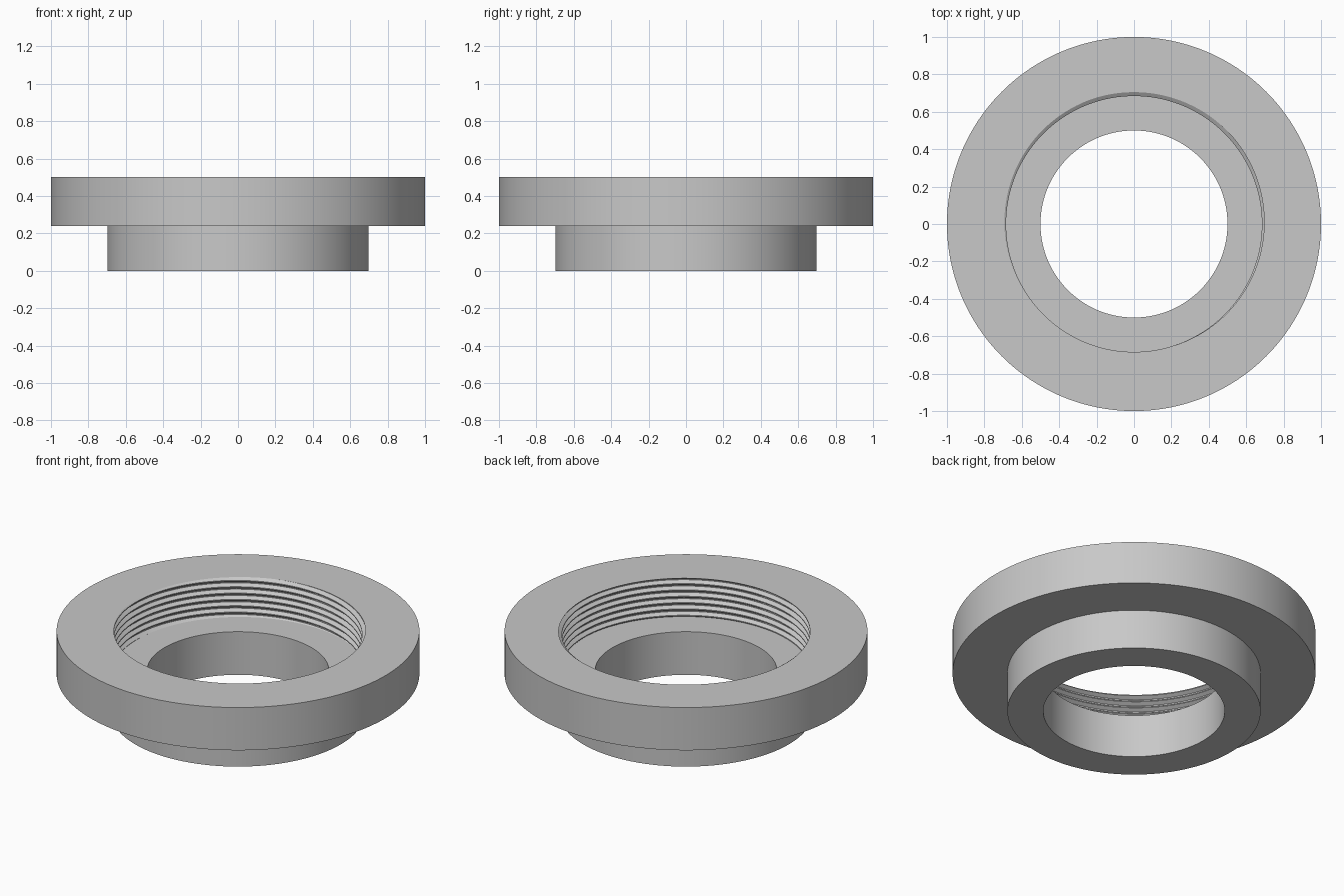
import bpy, bmesh
from math import cos, sin, pi

cube = bpy.data.objects.get("Cube")
if cube:
    bpy.data.objects.remove(cube, do_unlink=True)

SEG = 192                  # sides around the axis
TOP, FLOOR = 0.5, 0.262    # rim height and bore floor height
PITCH, CREST, ROOT = 0.0385, 0.684, 0.705
TURNS = 12

grey = bpy.data.materials.new("plain_grey")
grey.use_nodes = True
colour = (0.58, 0.58, 0.58, 1)
grey.diffuse_color = colour
grey.node_tree.nodes["Principled BSDF"].inputs["Base Color"].default_value = colour

bm = bmesh.new()

# Internal thread: one tooth profile swept along a helix, each turn sharing the next turn's edge
tooth = [(0.0, CREST), (0.15, CREST), (0.5, ROOT), (0.65, ROOT)]
start = TOP - 9.8 * PITCH
rows = []
for i in range(SEG * (TURNS + 1) + 1):
    a = 2 * pi * i / SEG
    rows.append([bm.verts.new((r * cos(a), r * sin(a), start + PITCH * (i / SEG + u)))
                 for u, r in tooth])
for i in range(SEG * TURNS):
    here = rows[i] + [rows[i + SEG][0]]
    after = rows[i + 1] + [rows[i + 1 + SEG][0]]
    for k in range(len(tooth)):
        bm.faces.new((here[k], after[k], after[k + 1], here[k + 1]))

# Trim the thread level with the rim and the bore floor
for height, direction in ((TOP, 1), (FLOOR, -1)):
    bmesh.ops.bisect_plane(bm, geom=bm.verts[:] + bm.edges[:] + bm.faces[:], dist=1e-5,
                           plane_co=(0, 0, height), plane_no=(0, 0, direction),
                           clear_outer=True)
bmesh.ops.delete(bm, geom=[v for v in bm.verts if not v.link_faces], context='VERTS')
bmesh.ops.remove_doubles(bm, verts=bm.verts[:], dist=1e-4)

# Turned body: flange, collar and through hole
outline = [(1, TOP), (1, 0.24), (0.698, 0.24), (0.698, 0), (0.5, 0), (0.5, FLOOR)]
rings = [[bm.verts.new((r * cos(2 * pi * i / SEG), r * sin(2 * pi * i / SEG), z))
          for i in range(SEG)] for r, z in outline]
for low, high in zip(rings, rings[1:]):
    for i in range(SEG):
        j = (i + 1) % SEG
        bm.faces.new((low[i], low[j], high[j], high[i]))

# Flat rim and bore floor, filled between the thread and the body
for height in (TOP, FLOOR):
    border = [e for e in bm.edges if e.is_boundary
              and all(abs(v.co.z - height) < 2e-4 for v in e.verts)]
    bmesh.ops.triangle_fill(bm, edges=border, use_beauty=True, normal=(0, 0, 1))

bmesh.ops.recalc_face_normals(bm, faces=bm.faces[:])
mesh = bpy.data.meshes.new("threaded_flange")
bm.to_mesh(mesh)
bm.free()
mesh.materials.append(grey)
flange = bpy.data.objects.new("threaded_flange", mesh)
bpy.context.collection.objects.link(flange)

bpy.ops.object.select_all(action='DESELECT')
flange.select_set(True)
bpy.context.view_layer.objects.active = flange
bpy.ops.object.shade_smooth_by_angle()
